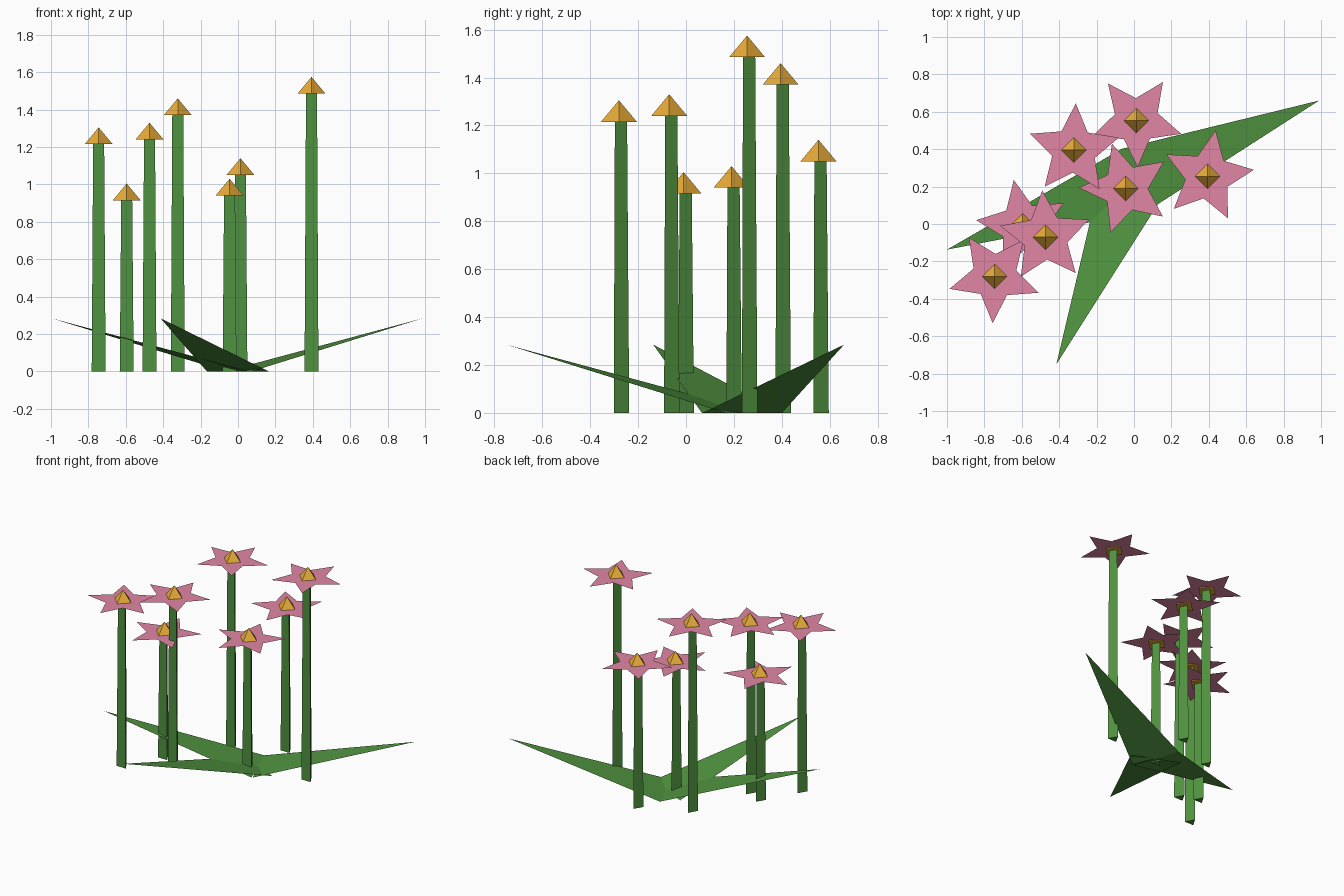
import bpy, math
from mathutils import Vector

if "Cube" in bpy.data.objects:
    bpy.data.objects.remove(bpy.data.objects["Cube"])


def material(name, rgb):
    m = bpy.data.materials.new(name)
    m.diffuse_color = (*rgb, 1)
    m.use_nodes = True
    m.node_tree.nodes["Principled BSDF"].inputs["Base Color"].default_value = m.diffuse_color
    return m


GREEN = material("leaf_green", (0.08, 0.29, 0.05))
PINK = material("petal_pink", (0.75, 0.24, 0.37))
GOLD = material("centre_gold", (0.82, 0.42, 0.04))


def add_mesh(name, verts, faces, mat):
    mesh = bpy.data.meshes.new(name)
    mesh.from_pydata(verts, [], faces)
    mesh.materials.append(mat)
    obj = bpy.data.objects.new(name, mesh)
    bpy.context.collection.objects.link(obj)
    return obj


def ring(x, y, z, r, n, start):
    return [(x + r * math.cos(start + math.tau * i / n),
             y + r * math.sin(start + math.tau * i / n), z) for i in range(n)]


def flower(x, y, top, turn):
    # three-sided tapered stem, one corner pointing back
    stem_top = top - 0.08
    verts = ring(x, y, 0, 0.043, 3, math.pi / 2) + ring(x, y, stem_top, 0.034, 3, math.pi / 2)
    sides = [(i, (i + 1) % 3, (i + 1) % 3 + 3, i + 3) for i in range(3)]
    add_mesh("stem", verts, [(2, 1, 0), (3, 4, 5)] + sides, GREEN)

    # flat five-pointed blossom
    outer = ring(x, y, stem_top, 0.25, 5, math.radians(turn))
    inner = ring(x, y, stem_top, 0.12, 5, math.radians(turn + 36))
    star = [p for pair in zip(outer, inner) for p in pair] + [(x, y, stem_top)]
    add_mesh("petals", star, [(10, i, (i + 1) % 10) for i in range(10)], PINK)

    # four-sided pyramid centre
    verts = ring(x, y, top - 0.09, 0.075, 4, 0) + [(x, y, top)]
    add_mesh("flower_centre", verts,
             [(3, 2, 1, 0)] + [(i, (i + 1) % 4, 4) for i in range(4)], GOLD)


# x, y, top height, blossom rotation in degrees
for spec in [(0.013, 0.553, 1.14, 55.5), (-0.322, 0.395, 1.46, 87.5),
             (-0.045, 0.19, 1.03, 107), (0.393, 0.255, 1.575, 80),
             (-0.595, -0.01, 1.005, 101), (-0.473, -0.07, 1.33, 94),
             (-0.745, -0.28, 1.305, 123.5)]:
    flower(*spec)

# flat triangular ground leaves rising from a common base
base = Vector((0.0, 0.235, 0))
for tip in [(0.99, 0.66, 0.285), (-1.0, -0.137, 0.285), (-0.415, -0.75, 0.285)]:
    d = Vector(tip) - base
    side = Vector((-d.y, d.x, 0)).normalized() * 0.18
    add_mesh("leaf", [base - side, Vector(tip), base + side], [(0, 1, 2)], GREEN)
